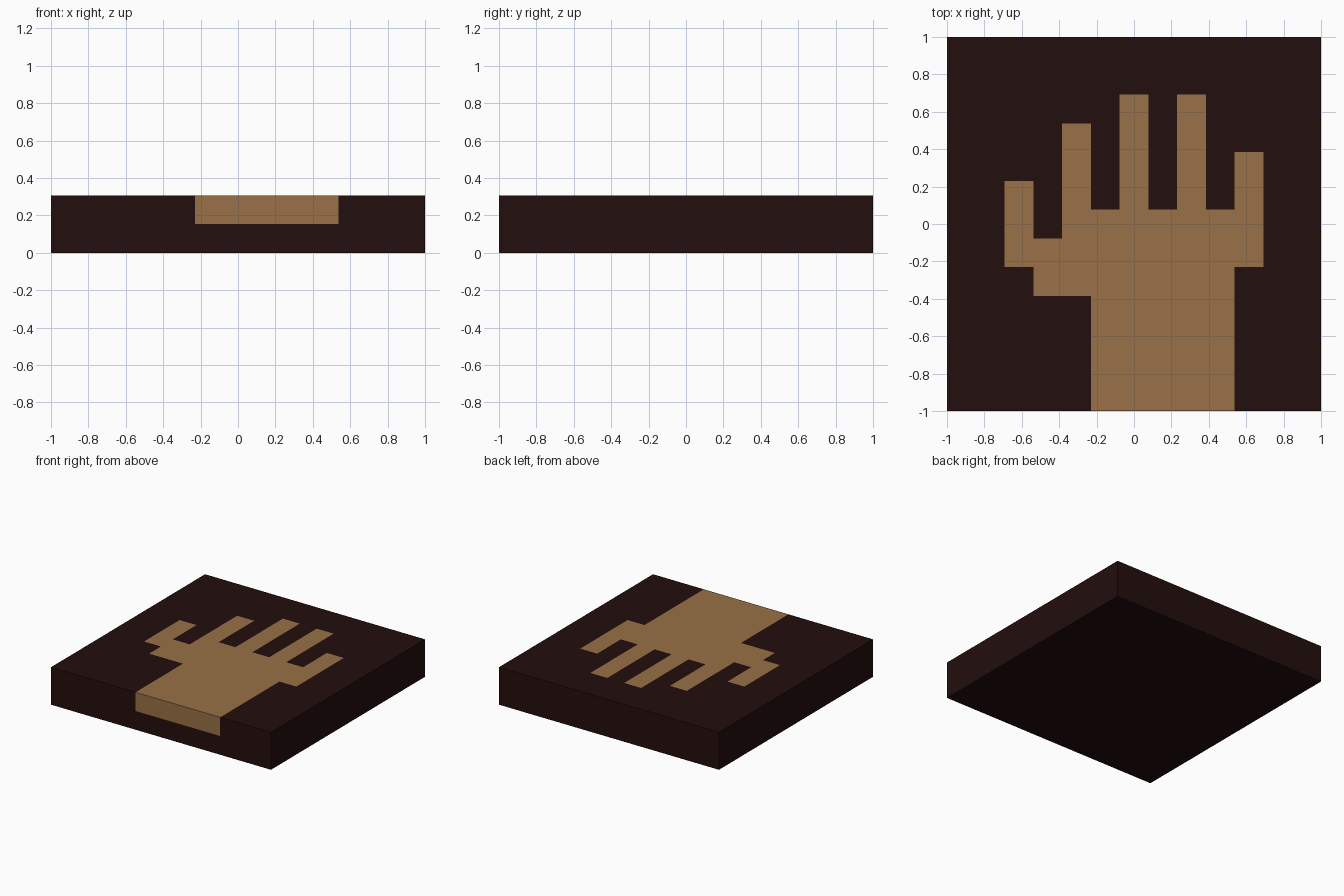
import bpy
import bmesh

if "Cube" in bpy.data.objects:
    bpy.data.objects.remove(bpy.data.objects["Cube"])

U = 2 / 13  # the design sits on a 13 x 13 grid, two cells tall


def material(name, colour):
    m = bpy.data.materials.new(name)
    m.diffuse_color = (*colour, 1)
    m.use_nodes = True
    m.node_tree.nodes["Principled BSDF"].inputs["Base Color"].default_value = m.diffuse_color
    return m


def plate(name, outline, z0, z1, mat):
    """Extrude a grid outline (counter-clockwise) between two heights."""
    bm = bmesh.new()
    face = bm.faces.new([bm.verts.new((x * U - 1, y * U - 1, z0 * U)) for x, y in outline])
    top = bmesh.ops.extrude_face_region(bm, geom=[face])["geom"]
    verts = [g for g in top if isinstance(g, bmesh.types.BMVert)]
    bmesh.ops.translate(bm, verts=verts, vec=(0, 0, (z1 - z0) * U))
    bmesh.ops.recalc_face_normals(bm, faces=bm.faces)
    mesh = bpy.data.meshes.new(name)
    bm.to_mesh(mesh)
    bm.free()
    mesh.materials.append(mat)
    obj = bpy.data.objects.new(name, mesh)
    bpy.context.collection.objects.link(obj)
    return obj


dark = material("dark brown", (0.0160, 0.0045, 0.0040))
tan = material("tan", (0.315, 0.165, 0.063))

# Hand outline: up the left of the wrist, thumb, four fingers, down the right
hand = [(5, 0), (5, 4), (3, 4), (3, 5), (2, 5), (2, 8), (3, 8), (3, 6), (4, 6),
        (4, 10), (5, 10), (5, 7), (6, 7), (6, 11), (7, 11), (7, 7), (8, 7),
        (8, 11), (9, 11), (9, 7), (10, 7), (10, 9), (11, 9), (11, 5), (10, 5), (10, 0)]

# Lower slab, upper layer with a hand-shaped notch, and the hand filling it
plate("base_slab", [(0, 0), (13, 0), (13, 13), (0, 13)], 0, 1, dark)
plate("hand_surround", [(0, 0)] + hand + [(13, 0), (13, 13), (0, 13)], 1, 2, dark)
plate("hand_inlay", hand[::-1], 1, 2, tan)
